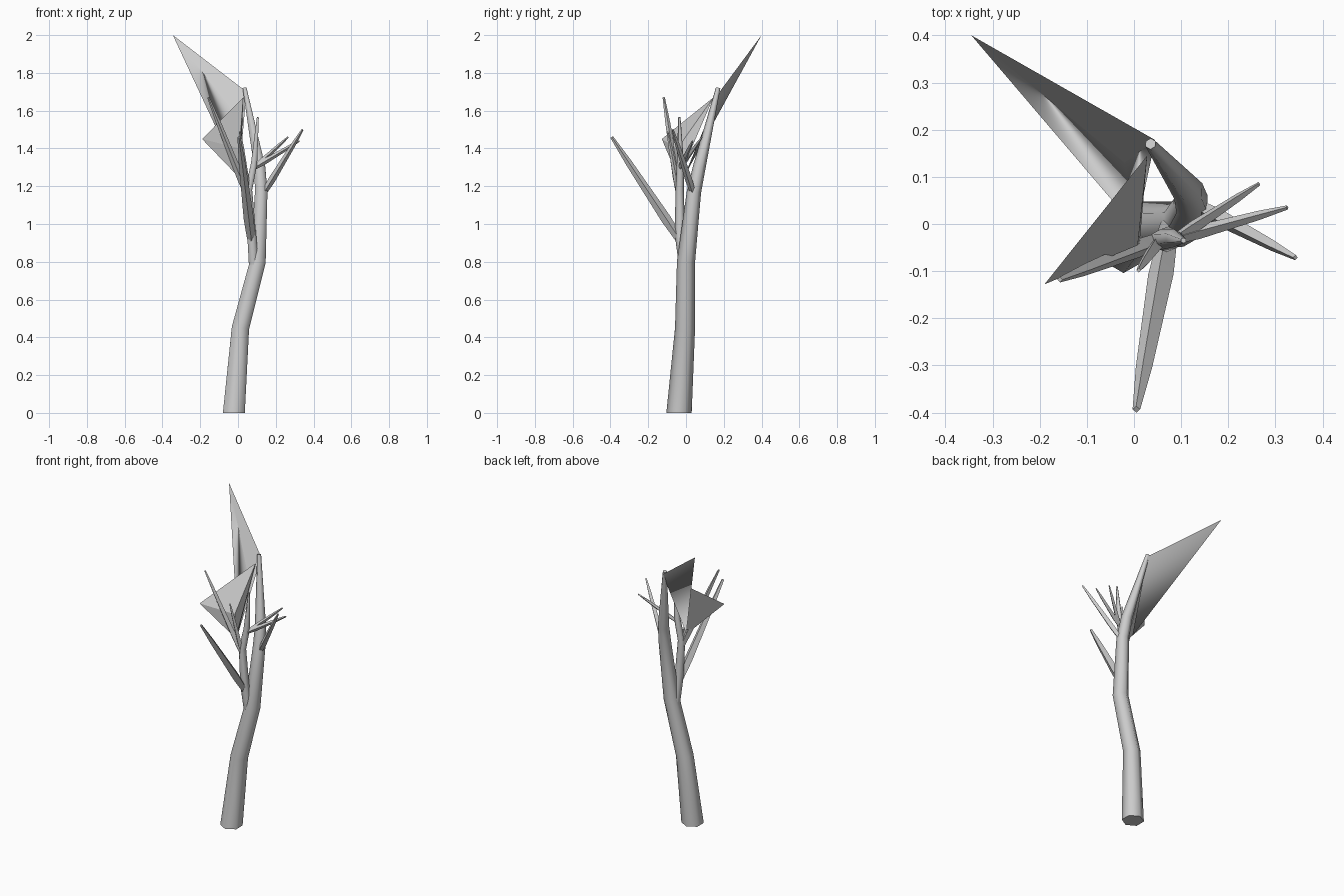
import bpy, bmesh, math
from mathutils import Vector

old = bpy.data.objects.get("Cube")
if old:
    bpy.data.objects.remove(old, do_unlink=True)

bark = bpy.data.materials.new("grey bark")
bark.use_nodes = True
GREY = (0.6, 0.6, 0.6, 1)
bark.diffuse_color = GREY
bark.node_tree.nodes["Principled BSDF"].inputs["Base Color"].default_value = GREY


def finish(name, bm):
    mesh = bpy.data.meshes.new(name)
    bm.to_mesh(mesh)
    bm.free()
    mesh.materials.append(bark)
    ob = bpy.data.objects.new(name, mesh)
    bpy.context.collection.objects.link(ob)
    bpy.ops.object.select_all(action='DESELECT')
    ob.select_set(True)
    bpy.context.view_layer.objects.active = ob


def limb(name, path, radii, sides=6, angle=65):
    """Tapered tube with a level foot where it meets the ground."""
    bm = bmesh.new()
    pts = [Vector(p) for p in path]
    rings = []
    for i, (p, r) in enumerate(zip(pts, radii)):
        d = (pts[min(i + 1, len(pts) - 1)] - pts[max(i - 1, 0)]).normalized()
        if i == 0 and p.z == 0:
            d = Vector((0, 0, 1))
        u = Vector((0, 1, 0)).cross(d).normalized()
        v = d.cross(u)
        rings.append([bm.verts.new(p + r * (u * math.sin(a) + v * math.cos(a)))
                      for a in (math.tau * k / sides for k in range(sides))])
    for a, b in zip(rings, rings[1:]):
        for k in range(sides):
            n = (k + 1) % sides
            bm.faces.new((a[k], a[n], b[n], b[k]))
    bm.faces.new(rings[0][::-1])
    bm.faces.new(rings[-1])
    bmesh.ops.recalc_face_normals(bm, faces=bm.faces)
    finish(name, bm)
    bpy.ops.object.shade_smooth_by_angle(angle=math.radians(angle))


def twig(name, base, tip, r, sides=4):
    """Straight twig, thickest a fifth of the way along."""
    a, b = Vector(base), Vector(tip)
    limb(name, [a, a.lerp(b, 0.2), a.lerp(b, 0.75), b],
         [r * 0.8, r, r * 0.65, r * 0.3], sides, 40)


def shard(name, points, rounded=False, inward=False):
    """Broad wedge spanning four corners; its first face is always flat."""
    bm = bmesh.new()
    a, b, c, d = [bm.verts.new(p) for p in points]
    faces = [bm.faces.new(f) for f in
             ((a, b, c), (a, c, d), (a, d, b), (b, d, c))]
    for f in faces[1:]:
        f.smooth = rounded
    bmesh.ops.recalc_face_normals(bm, faces=faces)
    if inward:
        bmesh.ops.reverse_faces(bm, faces=faces)
    finish(name, bm)


# Trunk and the forked stem
limb("trunk",
     [(-0.022, -0.037, 0), (0.013, -0.005, 0.45), (0.105, 0, 0.8),
      (0.123, 0.042, 1.17), (0.115, 0.07, 1.3), (0.035, 0.17, 1.72)],
     [0.067, 0.053, 0.048, 0.038, 0.034, 0.012])
limb("forked_stem",
     [(0.085, -0.005, 0.76), (0.072, -0.033, 0.95), (0.056, -0.033, 1.18),
      (0.085, -0.03, 1.32), (0.105, -0.035, 1.565)],
     [0.03, 0.027, 0.022, 0.019, 0.006])

# Side twigs
twig("front_branch", (0.07, -0.035, 0.92), (0.005, -0.393, 1.46), 0.027)
twig("left_low_branch", (0.14, 0.035, 1.17), (0.342, -0.071, 1.5), 0.019)
twig("left_mid_twig", (0.09, -0.03, 1.3), (0.325, 0.035, 1.44), 0.015)
twig("left_rear_twig", (0.09, -0.03, 1.3), (0.265, 0.085, 1.46), 0.014)
twig("right_branch", (0.056, -0.033, 1.14), (-0.157, -0.118, 1.67), 0.02)
twig("short_front_twig", (0.056, -0.033, 1.14), (0.01, -0.098, 1.49), 0.016)

# Broad torn shards
shard("upper_shard", [(-0.345, 0.4, 2.0), (0.045, 0.178, 1.7),
                      (-0.02, 0.13, 1.59), (0.005, -0.01, 1.25)], rounded=True)
shard("lower_shard", [(-0.19, -0.128, 1.45), (0.028, 0.145, 1.67),
                      (0.008, -0.045, 1.4), (0.012, -0.04, 1.24)], inward=True)
